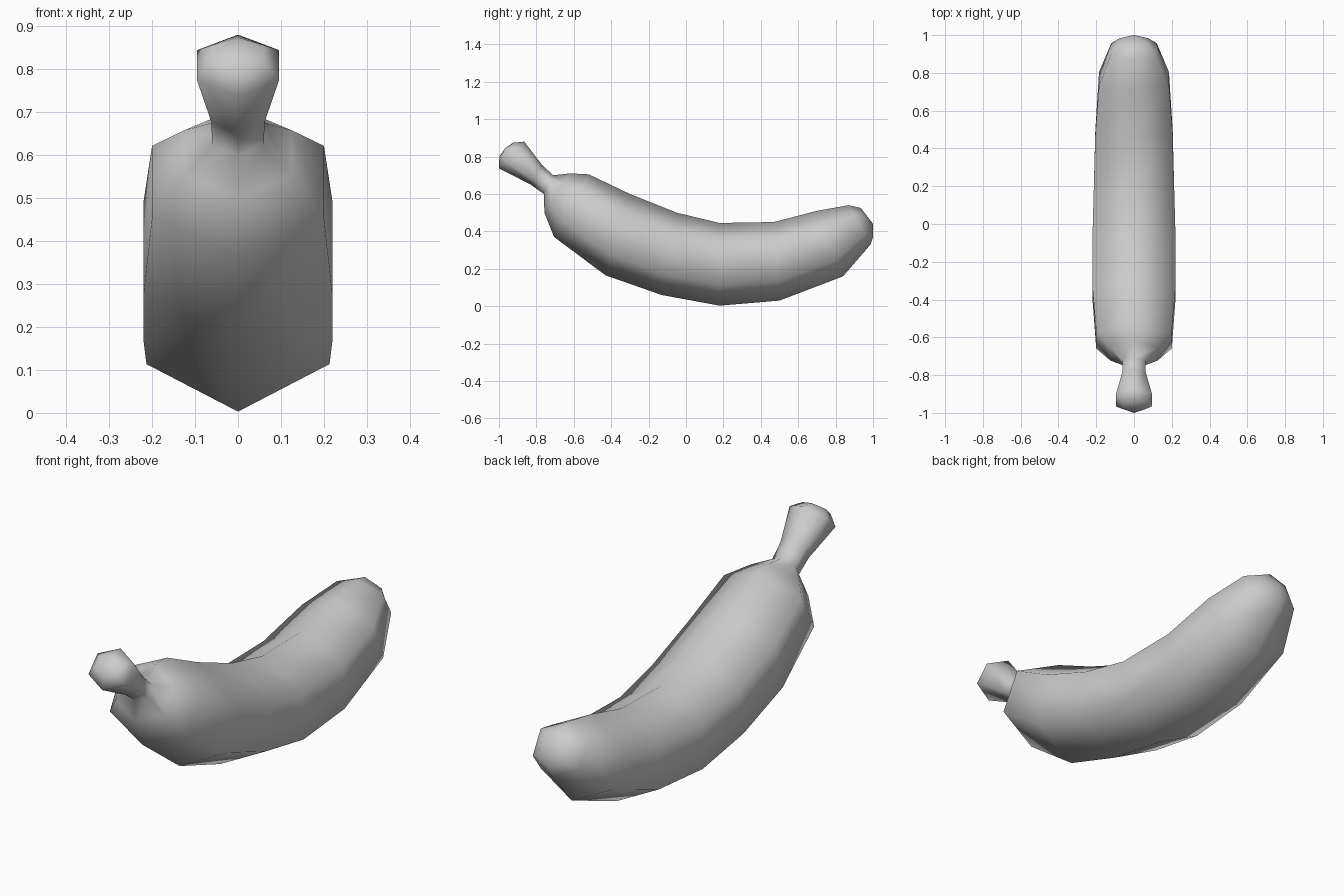
import bpy, bmesh
from mathutils import Vector

if "Cube" in bpy.data.objects:
    bpy.data.objects.remove(bpy.data.objects["Cube"])

# Hexagonal sections along the fruit: top y, top z, bottom y, bottom z, half width
sections = [
    (-0.925, 0.874, -0.998, 0.80, 0.06),    # stem cap
    (-0.865, 0.88, -1.0, 0.737, 0.095),     # stem end
    (-0.77, 0.755, -0.83, 0.65, 0.062),
    (-0.71, 0.70, -0.76, 0.60, 0.06),       # neck
    (-0.62, 0.71, -0.757, 0.50, 0.125),
    (-0.52, 0.705, -0.705, 0.37, 0.20),     # shoulder
    (-0.30, 0.60, -0.43, 0.165, 0.22),
    (-0.05, 0.50, -0.13, 0.06, 0.22),
    (0.18, 0.445, 0.18, 0.003, 0.213),
    (0.47, 0.45, 0.50, 0.03, 0.205),
    (0.70, 0.51, 0.84, 0.16, 0.185),
    (0.87, 0.54, 0.987, 0.33, 0.12),        # blossom end
    (0.935, 0.525, 1.0, 0.37, 0.075),
]
# x factor and fraction from top to bottom for the six corners
hexagon = [(0, 0), (1, .25), (1, .75), (0, 1), (-1, .75), (-1, .25)]

bm = bmesh.new()
rings = []
for ty, tz, by, bz, w in sections:
    top, bottom = Vector((0, ty, tz)), Vector((0, by, bz))
    rings.append([bm.verts.new(top.lerp(bottom, t) + Vector((s * w, 0, 0)))
                  for s, t in hexagon])

# Skin between the rings
for a, b in zip(rings, rings[1:]):
    for i in range(6):
        j = (i + 1) % 6
        bm.faces.new((a[i], a[j], b[j], b[i]))

# Rounded caps
for ring, tip in ((rings[0], (0, -0.967, 0.845)), (rings[-1], (0, 1.0, 0.44))):
    centre = bm.verts.new(tip)
    for i in range(6):
        bm.faces.new((ring[i], ring[(i + 1) % 6], centre))

bmesh.ops.recalc_face_normals(bm, faces=bm.faces)
for f in bm.faces:
    f.smooth = True
mesh = bpy.data.meshes.new("banana")
bm.to_mesh(mesh)
bm.free()
bpy.context.collection.objects.link(bpy.data.objects.new("banana", mesh))
